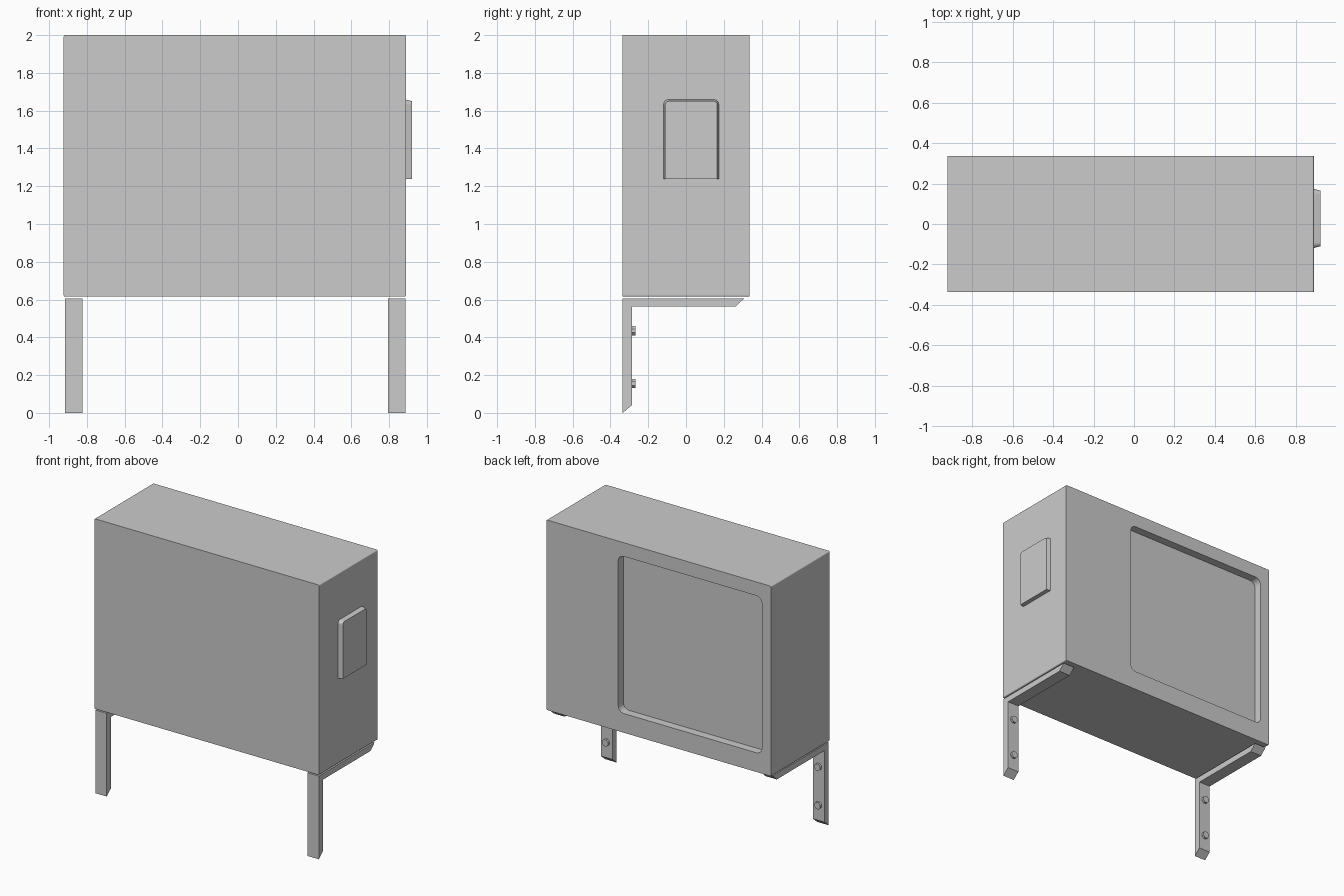
import bpy, bmesh, math

if "Cube" in bpy.data.objects:
    bpy.data.objects.remove(bpy.data.objects["Cube"])


def rounded_rect(u0, u1, v0, v1, r_top, r_low, seg=4):
    """Counter-clockwise 2D outline with separate top and bottom corner radii."""
    pts = []
    for su, sv, start in ((1, 1, 0), (-1, 1, 90), (-1, -1, 180), (1, -1, 270)):
        r = r_top if sv > 0 else r_low
        cu = (u1 - r) if su > 0 else (u0 + r)
        cv = (v1 - r) if sv > 0 else (v0 + r)
        for i in range(seg + 1 if r else 1):
            a = math.radians(start + 90 * i / seg)
            pts.append((cu + r * math.cos(a), cv + r * math.sin(a)))
    return pts


def loft(name, ring_a, ring_b):
    """Closed solid between two 3D rings with the same number of points."""
    bm = bmesh.new()
    a = [bm.verts.new(p) for p in ring_a]
    b = [bm.verts.new(p) for p in ring_b]
    n = len(a)
    bm.faces.new(a)
    bm.faces.new(b)
    for i in range(n):
        j = (i + 1) % n
        bm.faces.new((a[i], a[j], b[j], b[i]))
    bmesh.ops.recalc_face_normals(bm, faces=bm.faces)
    mesh = bpy.data.meshes.new(name)
    bm.to_mesh(mesh)
    bm.free()
    ob = bpy.data.objects.new(name, mesh)
    bpy.context.collection.objects.link(ob)
    return ob


def along_y(outline, y0, y1):
    return [[(u, y, v) for u, v in outline] for y in (y0, y1)]


# Cabinet: profile with tiny rounded corners, extruded front to back
cabinet = loft("cabinet", *along_y(
    rounded_rect(-0.923, 0.89, 0.615, 2.0, 0.008, 0.008, 3), -0.337, 0.337))

# Shallow fan recess in the back
cutter = loft("recess_cutter", *along_y(
    rounded_rect(-0.848, 0.311, 0.755, 1.90, 0.045, 0.045), 0.277, 0.40))
cutter.hide_render = True
cut = cabinet.modifiers.new("fan_recess", 'BOOLEAN')
cut.operation = 'DIFFERENCE'
cut.solver = 'EXACT'
cut.object = cutter
bpy.context.view_layer.objects.active = cabinet
bpy.ops.object.modifier_apply(modifier=cut.name)
bpy.data.objects.remove(cutter)

# Connection cover on the right side, tapered except at the bottom
base = rounded_rect(-0.12, 0.175, 1.238, 1.66, 0.025, 0)
face = rounded_rect(-0.11, 0.165, 1.238, 1.65, 0.018, 0)
loft("connection_cover", [(0.885, u, v) for u, v in base],
     [(0.922, u, v) for u, v in face])

# L-shaped wall brackets with mitred ends, each with two bolts
profile = [(-0.335, 0.0), (-0.285, 0.042), (-0.285, 0.562),
           (0.262, 0.562), (0.308, 0.606), (-0.335, 0.606)]
for side, cx in (("left", -0.87), ("right", 0.84)):
    loft(f"{side}_bracket", [(cx - 0.046, u, v) for u, v in profile],
         [(cx + 0.046, u, v) for u, v in profile])
    for level, z in (("lower", 0.155), ("upper", 0.435)):
        ring = [(cx + 0.026 * math.cos(math.tau * (i + 0.5) / 8),
                 z + 0.026 * math.sin(math.tau * (i + 0.5) / 8)) for i in range(8)]
        loft(f"{side}_{level}_bolt", *along_y(ring, -0.29, -0.268))
